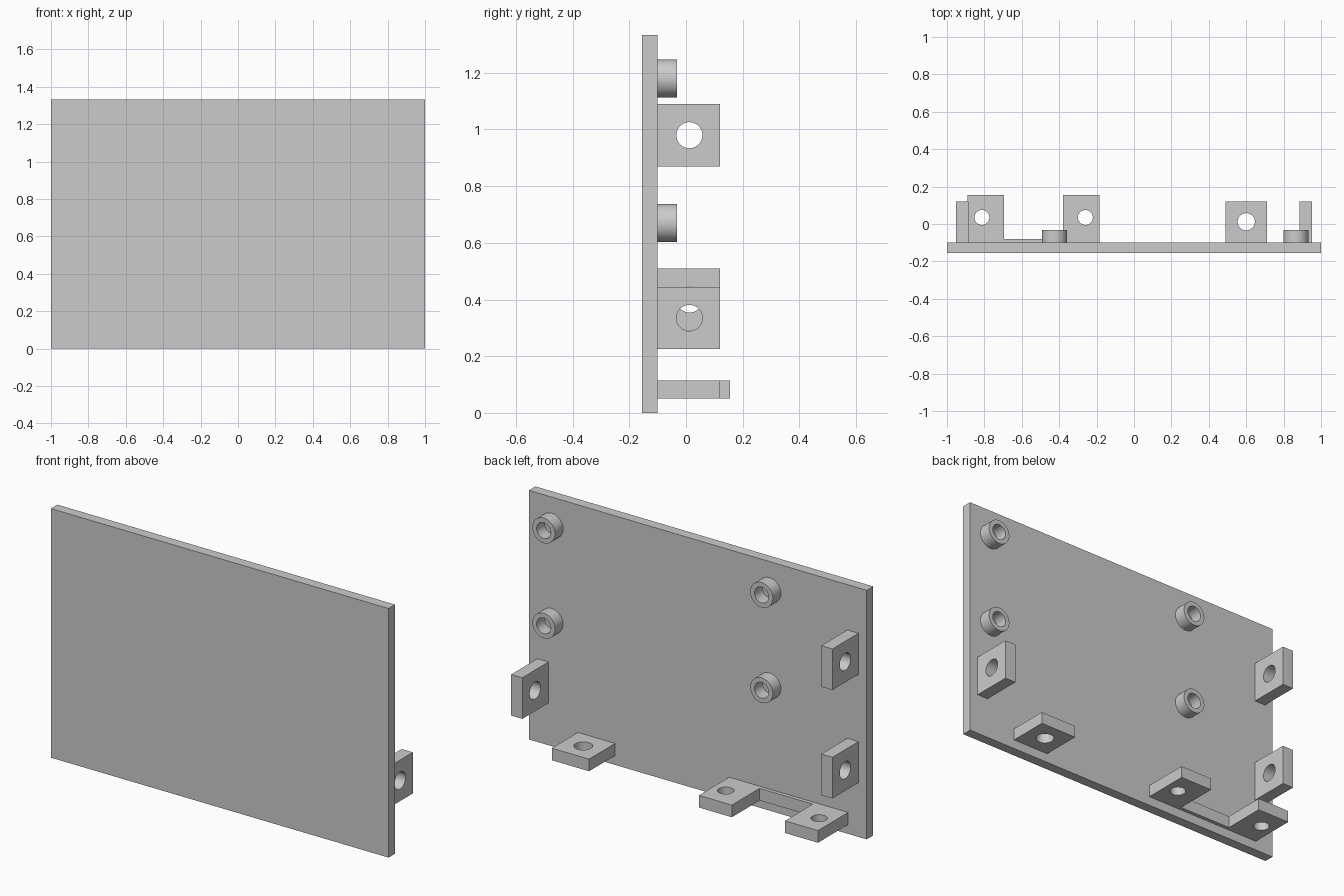
import bpy
import math
from mathutils import Vector

cube = bpy.data.objects.get("Cube")
if cube:
    bpy.data.objects.remove(cube, do_unlink=True)

grey = bpy.data.materials.new("plain grey")
grey.use_nodes = True
colour = (0.6, 0.6, 0.6, 1)
grey.diffuse_color = colour
grey.node_tree.nodes["Principled BSDF"].inputs["Base Color"].default_value = colour

BACK = -0.10          # rear face of the panel, where every fitting attaches
AXIS_ROTATION = {"X": (0, math.pi / 2, 0), "Y": (math.pi / 2, 0, 0), "Z": (0, 0, 0)}


def box(name, low, high):
    """Box spanning two opposite corners."""
    low, high = Vector(low), Vector(high)
    bpy.ops.mesh.primitive_cube_add(size=1, location=(low + high) / 2)
    obj = bpy.context.object
    obj.name = name
    obj.scale = high - low
    bpy.ops.object.transform_apply(location=False, rotation=False, scale=True)
    obj.data.materials.append(grey)
    return obj


def cylinder(name, centre, radius, depth, axis):
    bpy.ops.mesh.primitive_cylinder_add(vertices=48, radius=radius, depth=depth,
                                        location=centre, rotation=AXIS_ROTATION[axis])
    obj = bpy.context.object
    obj.name = name
    obj.data.materials.append(grey)
    return obj


def drill(obj, centre, radius, axis):
    """Cut a round through-hole and smooth its wall."""
    cutter = cylinder("drill_cutter", centre, radius, 0.3, axis)
    cutter.hide_render = True
    bpy.ops.object.select_all(action="DESELECT")
    obj.select_set(True)
    bpy.context.view_layer.objects.active = obj
    mod = obj.modifiers.new("hole", "BOOLEAN")
    mod.operation = "DIFFERENCE"
    mod.solver = "EXACT"
    mod.object = cutter
    bpy.ops.object.modifier_apply(modifier=mod.name)
    bpy.data.objects.remove(cutter, do_unlink=True)
    bpy.ops.object.shade_smooth_by_angle(angle=math.radians(30))


# Main panel
box("panel", (-1, -0.155, 0), (1, BACK, 1.333))

# Upright side lugs: one on the left edge, two on the right
for name, side, z in (("left_lug", 1, 0.335), ("right_lower_lug", -1, 0.40),
                      ("right_upper_lug", -1, 0.98)):
    x = side * 0.918
    lug = box(name, (x - 0.033, BACK, z - 0.11), (x + 0.033, 0.12, z + 0.11))
    drill(lug, (x, 0.012, z), 0.046, "X")

# Flat lugs along the bottom
Z0, Z1 = 0.05, 0.115
for name, x0, x1, y1, hole_x, hole_y, radius in (
        ("bottom_left_lug", 0.49, 0.71, 0.12, 0.6, 0.012, 0.046),
        ("bottom_middle_lug", -0.38, -0.185, 0.155, -0.26, 0.035, 0.04),
        ("bottom_right_lug", -0.89, -0.695, 0.155, -0.813, 0.035, 0.04)):
    lug = box(name, (x0, BACK, Z0), (x1, y1, Z1))
    drill(lug, (hole_x, hole_y, (Z0 + Z1) / 2), radius, "Z")

# Thin rib joining the two bottom lugs
box("joining_rib", (-0.695, BACK, Z0), (-0.38, -0.08, Z1))

# Hollow mounting bosses
for side, x in (("left", 0.865), ("right", -0.425)):
    for level, z in (("lower", 0.67), ("upper", 1.18)):
        centre = (x, BACK + 0.034, z)
        boss = cylinder(f"{side}_{level}_boss", centre, 0.067, 0.068, "Y")
        drill(boss, centre, 0.042, "Y")
